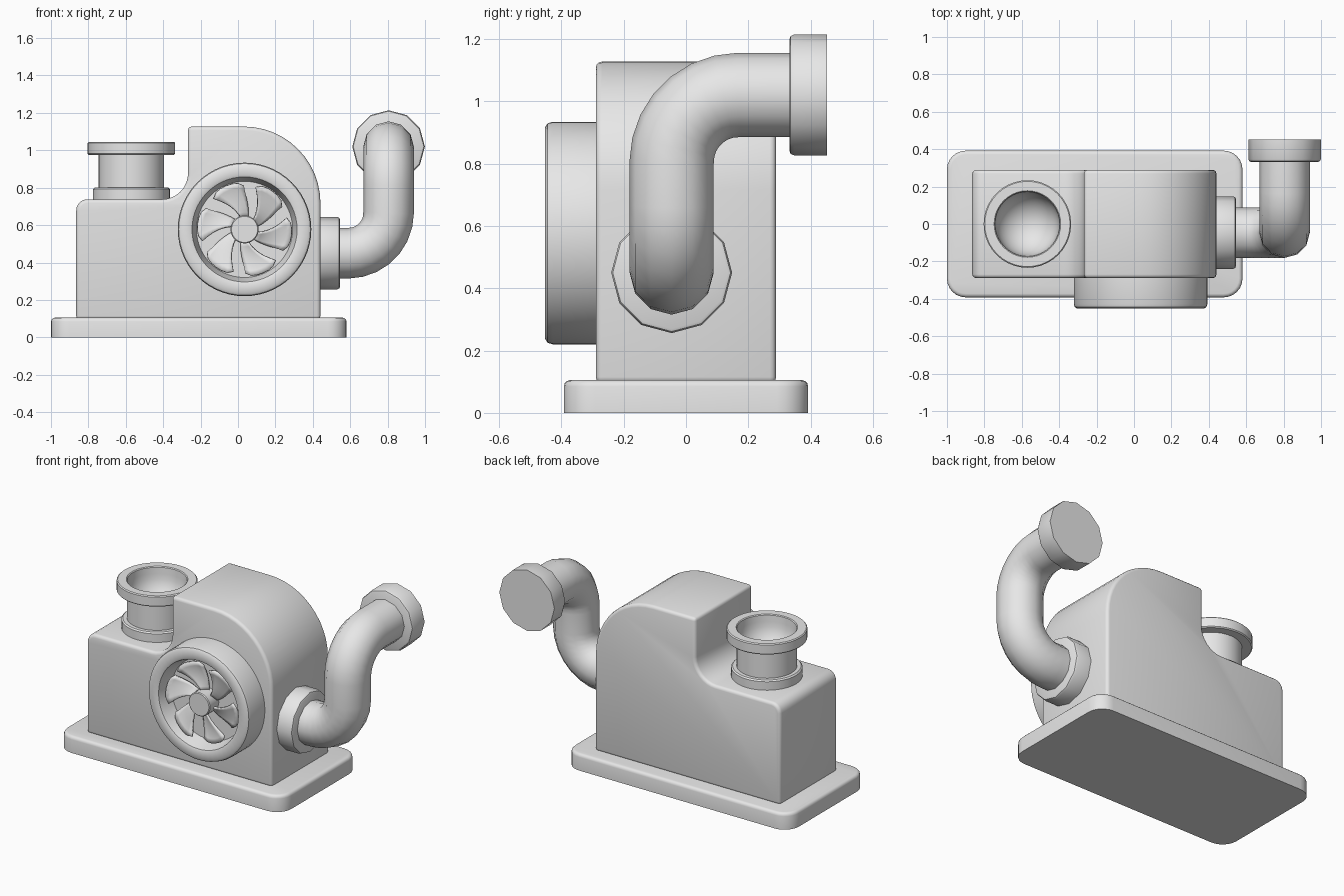
import bpy, bmesh, math
from mathutils import Vector, Matrix

if "Cube" in bpy.data.objects:
    bpy.data.objects.remove(bpy.data.objects["Cube"])

grey = bpy.data.materials.new("light grey")
grey.diffuse_color = (0.8, 0.8, 0.8, 1)
grey.use_nodes = True
grey.node_tree.nodes["Principled BSDF"].inputs["Base Color"].default_value = grey.diffuse_color


def finish(name, bm, matrix=None, bevel=0.0, segments=3, smooth=35):
    bmesh.ops.remove_doubles(bm, verts=bm.verts, dist=1e-5)
    bmesh.ops.recalc_face_normals(bm, faces=bm.faces)
    if bevel:
        edges = [e for e in bm.edges if e.is_manifold and e.calc_face_angle() > math.radians(50)]
        bmesh.ops.bevel(bm, geom=edges, offset=bevel, segments=segments, profile=0.5,
                        affect='EDGES', clamp_overlap=True)
    if matrix:
        bm.transform(matrix)
    me = bpy.data.meshes.new(name)
    bm.to_mesh(me)
    bm.free()
    for p in me.polygons:
        p.use_smooth = True
    me.set_sharp_from_angle(angle=math.radians(smooth))
    me.materials.append(grey)
    ob = bpy.data.objects.new(name, me)
    bpy.context.collection.objects.link(ob)
    return ob


def arc(cx, cy, r, a0, a1, n):
    return [(cx + r * math.cos(math.radians(a0 + (a1 - a0) * i / n)),
             cy + r * math.sin(math.radians(a0 + (a1 - a0) * i / n))) for i in range(n + 1)]


def prism(name, outline, start, vec, bevel):
    """Extrude an outline of 3D points made by start(a, b) along vec."""
    bm = bmesh.new()
    face = bm.faces.new([bm.verts.new(start(a, b)) for a, b in outline])
    ext = bmesh.ops.extrude_face_region(bm, geom=[face], use_keep_orig=True)
    moved = [g for g in ext["geom"] if isinstance(g, bmesh.types.BMVert)]
    bmesh.ops.translate(bm, verts=moved, vec=vec)
    return finish(name, bm, bevel=bevel)


def lathe(name, profile, sides, matrix, bevel=0.0, smooth=35):
    """Spin (radius, height) points about local z."""
    bm = bmesh.new()
    vs = [bm.verts.new((r, 0, h)) for r, h in profile]
    es = [bm.edges.new(p) for p in zip(vs, vs[1:])]
    bmesh.ops.spin(bm, geom=vs + es, cent=(0, 0, 0), axis=(0, 0, 1),
                   angle=math.tau, steps=sides, use_merge=False)
    return finish(name, bm, matrix, bevel, 2, smooth)


# base plate with rounded corners
bx0, bx1, by, r = -1.0, 0.58, 0.392, 0.1
plate = (arc(bx1 - r, by - r, r, 0, 90, 6) + arc(bx0 + r, by - r, r, 90, 180, 6)
         + arc(bx0 + r, -by + r, r, 180, 270, 6) + arc(bx1 - r, -by + r, r, 270, 360, 6))
prism("base_plate", plate, lambda a, b: (a, b, 0.105), (0, 0, -0.105), 0)
base = bpy.data.objects["base_plate"]
bm = bmesh.new()
bm.from_mesh(base.data)
top = [e for e in bm.edges if all(v.co.z > 0.1 for v in e.verts)]
bmesh.ops.bevel(bm, geom=top, offset=0.02, segments=3, profile=0.5, affect='EDGES')
bm.to_mesh(base.data)
bm.free()
for p in base.data.polygons:
    p.use_smooth = True
base.data.set_sharp_from_angle(angle=math.radians(35))

# stepped housing, profile seen from the front
side = [(0.441, 0.095)]
side += arc(0.031, 0.717, 0.41, 0, 90, 12)
side += [(-0.267, 1.127)]
side += arc(-0.407, 0.878, 0.14, 0, -90, 8)
side += arc(-0.805, 0.678, 0.06, 90, 180, 5)
side += [(-0.865, 0.095)]
prism("housing", side, lambda a, b: (a, -0.289, b), (0, 0.578, 0), 0.02)

# top inlet with two collars and a bowl inside
inlet = [(0.206, 0.72), (0.206, 0.792), (0.198, 0.8), (0.175, 0.8), (0.175, 0.976),
         (0.228, 0.976), (0.234, 0.982), (0.234, 1.039), (0.228, 1.045),
         (0.178, 1.045), (0.173, 1.04)]
inlet += arc(0, 1.0, 0.17, 0, -90, 8)[:-1] + [(0, 0.83)]
lathe("top_inlet", inlet, 40, Matrix.Translation((-0.57, 0, 0)))

# round fan housing on the front
to_front = Matrix.Translation((0.035, -0.28, 0.577)) @ Matrix.Rotation(math.pi / 2, 4, 'X')
ring = [(0.357, 0), (0.357, 0.148), (0.352, 0.164), (0.338, 0.173), (0.293, 0.173),
        (0.281, 0.168), (0.277, 0.155), (0.257, 0.07), (0, 0.07)]
lathe("fan_ring", ring, 56, to_front)
lathe("fan_hub", [(0, 0.06), (0.075, 0.06), (0.075, 0.158), (0.07, 0.163), (0, 0.163)], 28, to_front)

# six swept, tilted fan blades
bm = bmesh.new()
NU, NV = 7, 6
for k in range(6):
    grid = []
    for i in range(NU + 1):
        u = i / NU
        row = []
        for j in range(NV + 1):
            v = 2 * j / NV - 1
            rad = 0.065 + 0.188 * u - 0.02 * u ** 4 * abs(v) ** 4
            ang = math.radians(53 + 60 * k) - 0.4 * (1 - u) ** 1.5 + v * (0.28 + 0.11 * u)
            row.append(bm.verts.new((rad * math.cos(ang), rad * math.sin(ang),
                                     0.1 + 0.03 * u * u + 0.016 * v)))
        grid.append(row)
    for i in range(NU):
        for j in range(NV):
            bm.faces.new((grid[i][j], grid[i + 1][j], grid[i + 1][j + 1], grid[i][j + 1]))
blades = finish("fan_blades", bm, to_front)
thick = blades.modifiers.new("thickness", 'SOLIDIFY')
thick.thickness = 0.012
thick.offset = 0

# twice-bent outlet pipe, twelve sided
py, pz, px, R, pr = -0.046, 0.45, 0.805, 0.215, 0.135
path = [Vector((0.43, py, pz))]
path += [Vector((a, py, b)) for a, b in arc(px - R, pz + R, R, -90, 0, 7)]
path += [Vector((px, a, b)) for a, b in arc(py + R, 1.02 - R, R, 180, 90, 7)]
path += [Vector((px, 0.4, 1.02))]
bm = bmesh.new()
rings, normal, last = [], Vector((0, 1, 0)), Vector((1, 0, 0))
for i, p in enumerate(path):
    a = (p - path[i - 1]).normalized() if i else last
    b = (path[i + 1] - p).normalized() if i + 1 < len(path) else a
    tan = (a + b).normalized()
    normal = last.rotation_difference(tan) @ normal
    last = tan
    other = tan.cross(normal)
    rings.append([bm.verts.new(p + pr * (normal * math.cos(t) + other * math.sin(t)))
                  for t in [math.tau * s / 12 for s in range(12)]])
for r0, r1 in zip(rings, rings[1:]):
    for s in range(12):
        bm.faces.new((r0[s], r0[s - 1], r1[s - 1], r1[s]))
bm.faces.new(rings[0])
bm.faces.new(rings[-1])
finish("outlet_pipe", bm, smooth=45)

# twelve sided pipe flanges
for name, depth, place in (
        ("wall_flange", 0.115, Matrix.Translation((0.43, py, pz)) @ Matrix.Rotation(math.pi / 2, 4, 'Y')),
        ("end_flange", 0.12, Matrix.Translation((px, 0.452, 1.02)) @ Matrix.Rotation(math.pi / 2, 4, 'X'))):
    # the end flange spins toward -y, so its flat outer face is at height 0
    rim = [(0, 0), (0.194, 0), (0.194, depth - 0.015), (0.189, depth - 0.004),
           (0.18, depth), (0, depth)]
    lathe(name, rim, 12, place, smooth=35)
